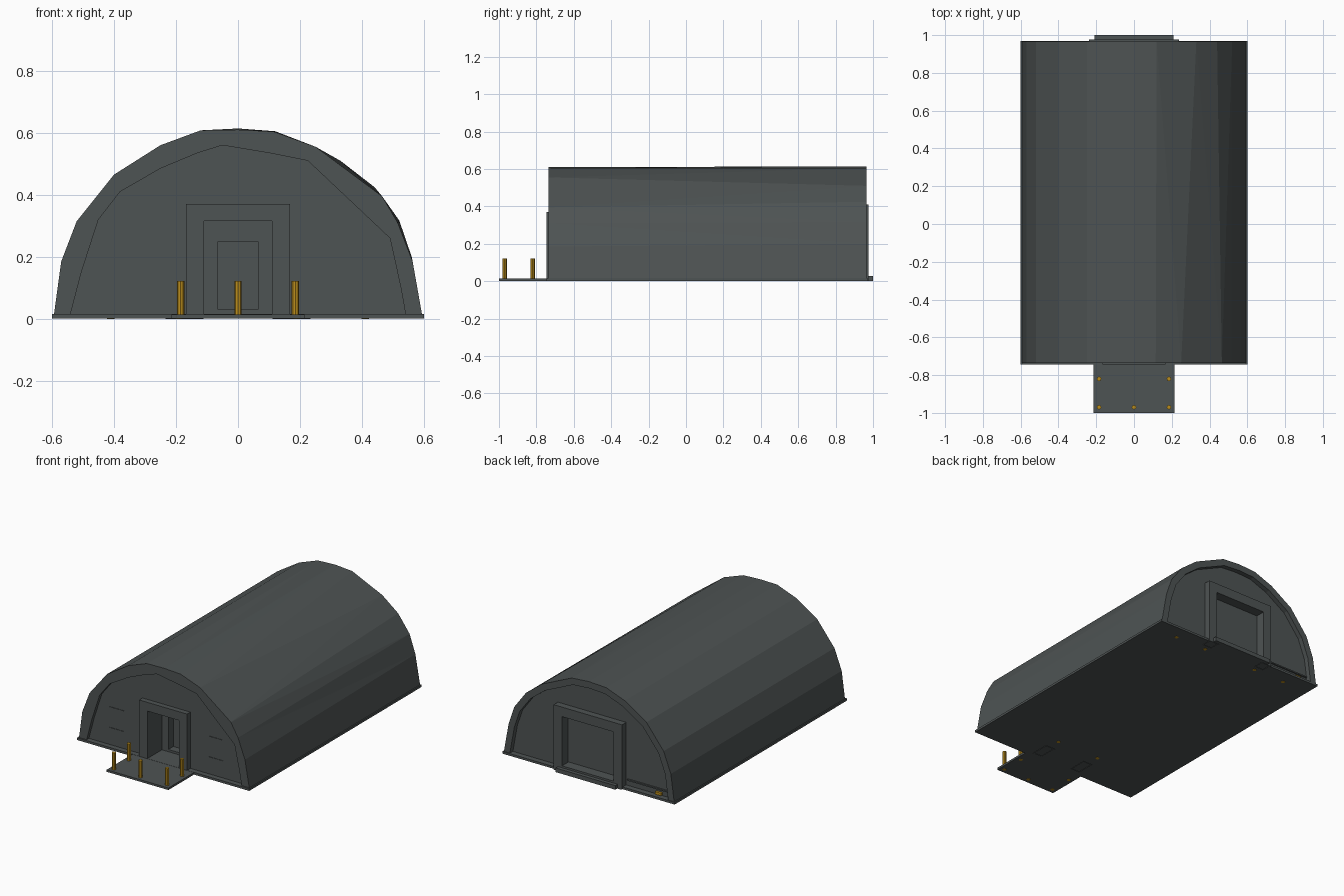
import bpy
import bmesh

cube = bpy.data.objects.get("Cube")
if cube:
    bpy.data.objects.remove(cube, do_unlink=True)


def material(name, color):
    mat = bpy.data.materials.new(name)
    mat.use_nodes = True
    mat.diffuse_color = (*color, 1)
    mat.node_tree.nodes["Principled BSDF"].inputs["Base Color"].default_value = (*color, 1)
    return mat


GREY = material("dark_slate_grey", (0.076, 0.087, 0.087))
AMBER = material("amber", (0.5, 0.27, 0.012))


def finish(name, bm, mat):
    bmesh.ops.recalc_face_normals(bm, faces=bm.faces)
    mesh = bpy.data.meshes.new(name)
    bm.to_mesh(mesh)
    bm.free()
    mesh.materials.append(mat)
    obj = bpy.data.objects.new(name, mesh)
    bpy.context.collection.objects.link(obj)


def loft(name, outline0, outline1, y0, y1, mat=GREY):
    """Join two (x, z) outlines along y with triangulated sides and closed ends."""
    bm = bmesh.new()
    a = [bm.verts.new((x, y0, z)) for x, z in outline0]
    b = [bm.verts.new((x, y1, z)) for x, z in outline1]
    bm.faces.new(a)
    bm.faces.new(b)
    sides = [bm.faces.new((a[i - 1], a[i], b[i], b[i - 1])) for i in range(len(a))]
    bmesh.ops.triangulate(bm, faces=sides)
    finish(name, bm, mat)


def prism(name, outline, y0, y1, mat=GREY):
    loft(name, outline, outline, y0, y1, mat)


def box(name, x0, x1, y0, y1, z0, z1, mat=GREY):
    prism(name, [(x0, z0), (x1, z0), (x1, z1), (x0, z1)], y0, y1, mat)


def portal(name, outer, outer_top, inner, inner_top, y0, y1, foot):
    """Upside-down U."""
    prism(name, [(-outer, foot), (-outer, outer_top), (outer, outer_top), (outer, foot),
                 (inner, foot), (inner, inner_top), (-inner, inner_top), (-inner, foot)], y0, y1)


def post(name, x, y, z0, z1, radius):
    bm = bmesh.new()
    bmesh.ops.create_cone(bm, cap_ends=True, segments=8, radius1=radius, radius2=radius, depth=z1 - z0)
    bmesh.ops.translate(bm, verts=bm.verts, vec=(x, y, (z0 + z1) / 2))
    finish(name, bm, AMBER)


FLOOR = 0.016
FRONT, BACK = -0.735, 0.965

# Ground slab and porch
box("base_slab", -0.6, 0.6, -0.745, 0.97, 0.002, FLOOR)
box("porch_slab", -0.215, 0.215, -1.0, -0.745, 0.002, 0.015)

# Irregularly faceted shell, its ends differing slightly, each listed from +x to -x
left = [(-0.12, 0.608), (-0.25, 0.56), (-0.4, 0.465), (-0.52, 0.315), (-0.57, 0.185), (-0.593, FLOOR)]
front_arch = [(0.593, FLOOR), (0.563, 0.185), (0.515, 0.31), (0.465, 0.395), (0.25, 0.555),
              (0.115, 0.604), (0, 0.61)] + left
back_arch = [(0.593, FLOOR), (0.56, 0.2), (0.52, 0.317), (0.44, 0.425), (0.33, 0.51),
             (0.12, 0.605), (0, 0.614)] + left
front_inner = [(0.54, FLOOR), (0.525, 0.1), (0.49, 0.26), (0.4, 0.345), (0.225, 0.51), (0.1, 0.535),
               (-0.05, 0.56), (-0.13, 0.535), (-0.25, 0.485), (-0.38, 0.41), (-0.45, 0.32),
               (-0.505, 0.15), (-0.54, FLOOR)]
back_inner = [(x * 0.93, FLOOR + (z - FLOOR) * 0.93) for x, z in back_arch]
loft("arched_shell", front_arch + front_inner[::-1], back_arch + back_inner[::-1], FRONT, BACK)


# Recessed end walls with doorways
def end_wall(name, arch, width, top, y0, y1):
    notch = [(-width, FLOOR), (-width, top), (width, top), (width, FLOOR)]
    prism(name, arch + notch, y0, y1)


end_wall("front_wall", front_inner, 0.11, 0.315, -0.712, -0.69)
end_wall("back_wall", back_inner, 0.18, 0.35, 0.915, 0.935)

# Front door frame, passage and inner doorway
portal("front_door_frame", 0.167, 0.37, 0.11, 0.315, -0.745, -0.70, FLOOR)
portal("front_passage", 0.14, 0.345, 0.11, 0.315, -0.70, -0.58, FLOOR)
portal("inner_doorway", 0.14, 0.345, 0.065, 0.25, -0.60, -0.55, FLOOR)
box("inner_sill", -0.065, 0.065, -0.60, -0.55, FLOOR, 0.03)
box("inner_door", -0.14, 0.14, -0.55, -0.54, FLOOR, 0.345)

# Back gate frame, recessed gate and threshold
portal("back_gate_frame", 0.238, 0.41, 0.18, 0.35, 0.915, 0.977, 0.002)
box("back_gate", -0.2, 0.2, 0.90, 0.912, FLOOR, 0.37)
box("back_sill", -0.18, 0.18, 0.912, 0.977, 0.002, 0.04)
box("back_threshold", -0.208, 0.208, 0.965, 1.0, 0.002, 0.028)

# Narrow wall vents
for side in (-1, 1):
    for z in (0.12, 0.25):
        x = side * 0.345
        box("wall_vent", x - 0.05, x + 0.05, -0.715, -0.712, z, z + 0.005)

# Low rear curb with an amber fitting, on one side only
box("rear_curb", -0.54, -0.25, 0.935, 0.945, 0.05, 0.058)
box("rear_fitting", -0.49, -0.45, 0.935, 0.95, 0.02, 0.036, AMBER)

# Amber porch bollards
for x, y in [(-0.185, -0.82), (0.185, -0.82), (-0.185, -0.97), (0, -0.97), (0.185, -0.97)]:
    post("porch_bollard", x, y, 0.001, 0.122, 0.012)

# Underside bolts and rectangular footing rims
for side in (-1, 1):
    for x, y in [(0.15, -0.515), (0.19, 0.88), (0.41, 0.88)]:
        post("underside_bolt", side * x, y, 0, 0.012, 0.012)
    for cx, cy, length in [(0.145, -0.655, 0.06), (0.2, 0.942, 0.035)]:
        x = side * cx
        for d in (-1, 1):
            edge = x + d * 0.03
            box("footing_rim_side", edge - 0.004, edge + 0.004, cy - length, cy + length, 0, 0.003)
            edge = cy + d * (length - 0.004)
            box("footing_rim_end", x - 0.026, x + 0.026, edge - 0.004, edge + 0.004, 0, 0.003)
